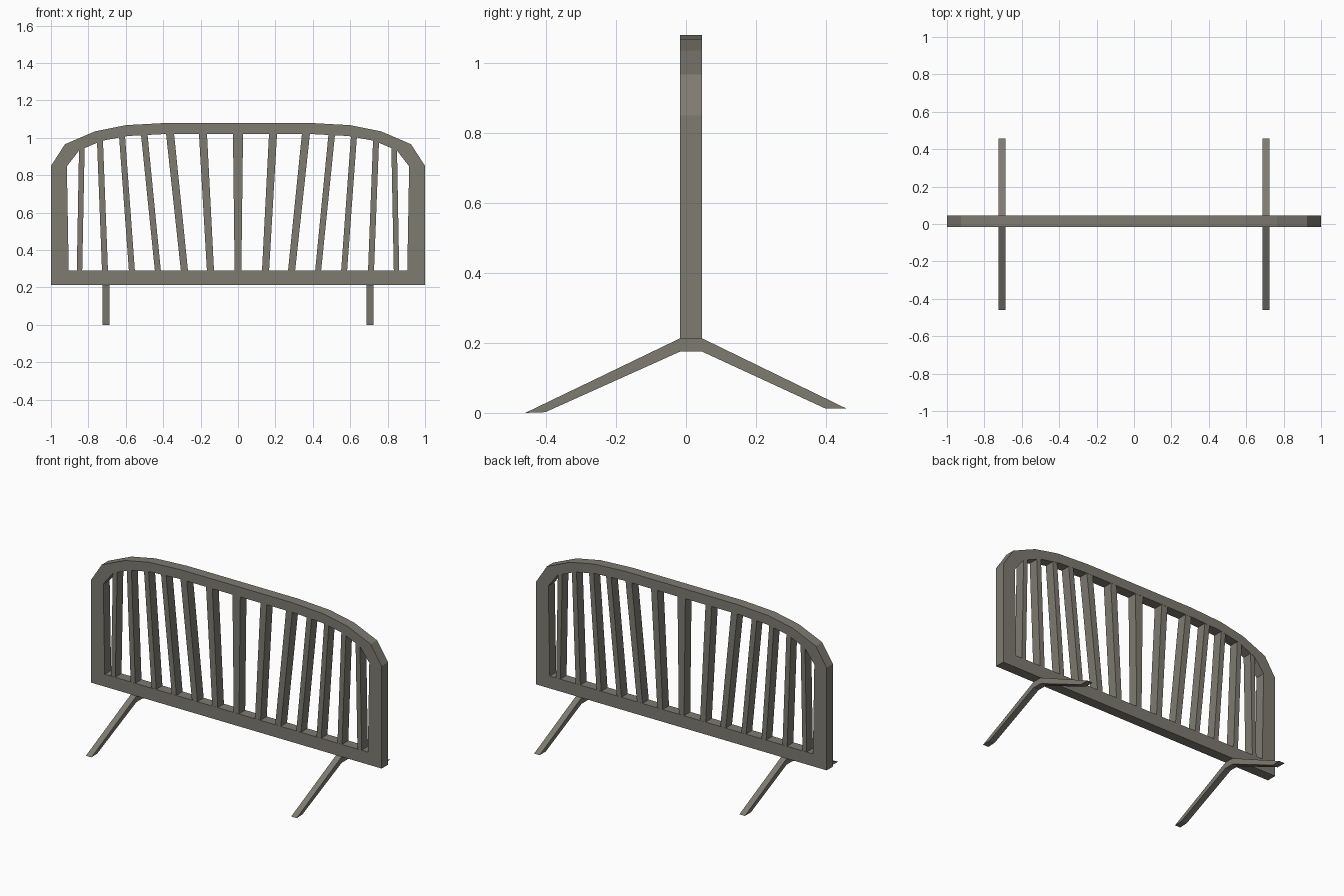
import bpy, bmesh

if "Cube" in bpy.data.objects:
    bpy.data.objects.remove(bpy.data.objects["Cube"])

Y0, Y1 = -0.017, 0.046   # thickness of the panel

metal = bpy.data.materials.new("warm grey metal")
metal.diffuse_color = (0.21, 0.197, 0.165, 1)
metal.use_nodes = True
metal.node_tree.nodes["Principled BSDF"].inputs["Base Color"].default_value = metal.diffuse_color


def finish(bm, name):
    bmesh.ops.recalc_face_normals(bm, faces=bm.faces)
    me = bpy.data.meshes.new(name)
    bm.to_mesh(me)
    bm.free()
    me.materials.append(metal)
    ob = bpy.data.objects.new(name, me)
    bpy.context.collection.objects.link(ob)
    return ob


def prism(name, pts, axis, a, b):
    """Extrude a 2D outline along x (points are y,z) or y (points are x,z)."""
    bm = bmesh.new()
    place = (lambda p, t: (t, p[0], p[1])) if axis == 'x' else (lambda p, t: (p[0], t, p[1]))
    lo = [bm.verts.new(place(p, a)) for p in pts]
    hi = [bm.verts.new(place(p, b)) for p in pts]
    bm.faces.new(lo)
    bm.faces.new(hi)
    n = len(pts)
    for i in range(n):
        j = (i + 1) % n
        bm.faces.new((lo[i], lo[j], hi[j], hi[i]))
    return finish(bm, name)


def mirrored(half):
    return half + [(-x, z) for x, z in reversed(half)]


# Arched frame: ring between outer and inner outlines
outer = mirrored([(-1, .213), (-1, .85), (-.925, .966), (-.765, 1.035), (-.60, 1.068), (-.38, 1.08)])
inner = mirrored([(-.905, .29), (-.915, .848), (-.85, .932), (-.73, .984), (-.59, 1.01), (-.40, 1.02)])
bm = bmesh.new()
rings = [[bm.verts.new((x, y, z)) for x, z in loop]
         for loop, y in ((outer, Y0), (outer, Y1), (inner, Y1), (inner, Y0))]
n = len(outer)
for k in range(4):
    a, b = rings[k], rings[(k + 1) % 4]
    for i in range(n):
        j = (i + 1) % n
        bm.faces.new((a[i], a[j], b[j], b[i]))
finish(bm, "arched_frame")

# Fanned bars: bottom left/right x, top left/right x, top z
bars = [(-.862, -.833, -.850, -.820, .945),
        (-.727, -.695, -.754, -.722, .985),
        (-.583, -.551, -.636, -.604, 1.01),
        (-.444, -.412, -.519, -.484, 1.022),
        (-.305, -.267, -.385, -.342, 1.025),
        (-.166, -.128, -.209, -.166, 1.025)]
for i, (bl, br, tl, tr, z) in enumerate(bars):
    for s, side in ((1, "left"), (-1, "right")):
        prism(f"{side}_bar_{i + 1}", [(s * bl, .285), (s * br, .285), (s * tr, z), (s * tl, z)],
              'y', Y0 + .001, Y1 - .001)
prism("centre_bar", [(-.018, .285), (.018, .285), (.027, 1.025), (-.027, 1.025)],
      'y', Y0 + .001, Y1 - .001)

# Splayed feet
foot = [(-.459, 0), (-.402, .002), (Y0, .175), (Y1, .175),
        (.397, .013), (.457, .013), (Y1, .213), (Y0, .213)]
for x, side in ((-.706, "left"), (.706, "right")):
    prism(side + "_foot", foot, 'x', x - .019, x + .019)
